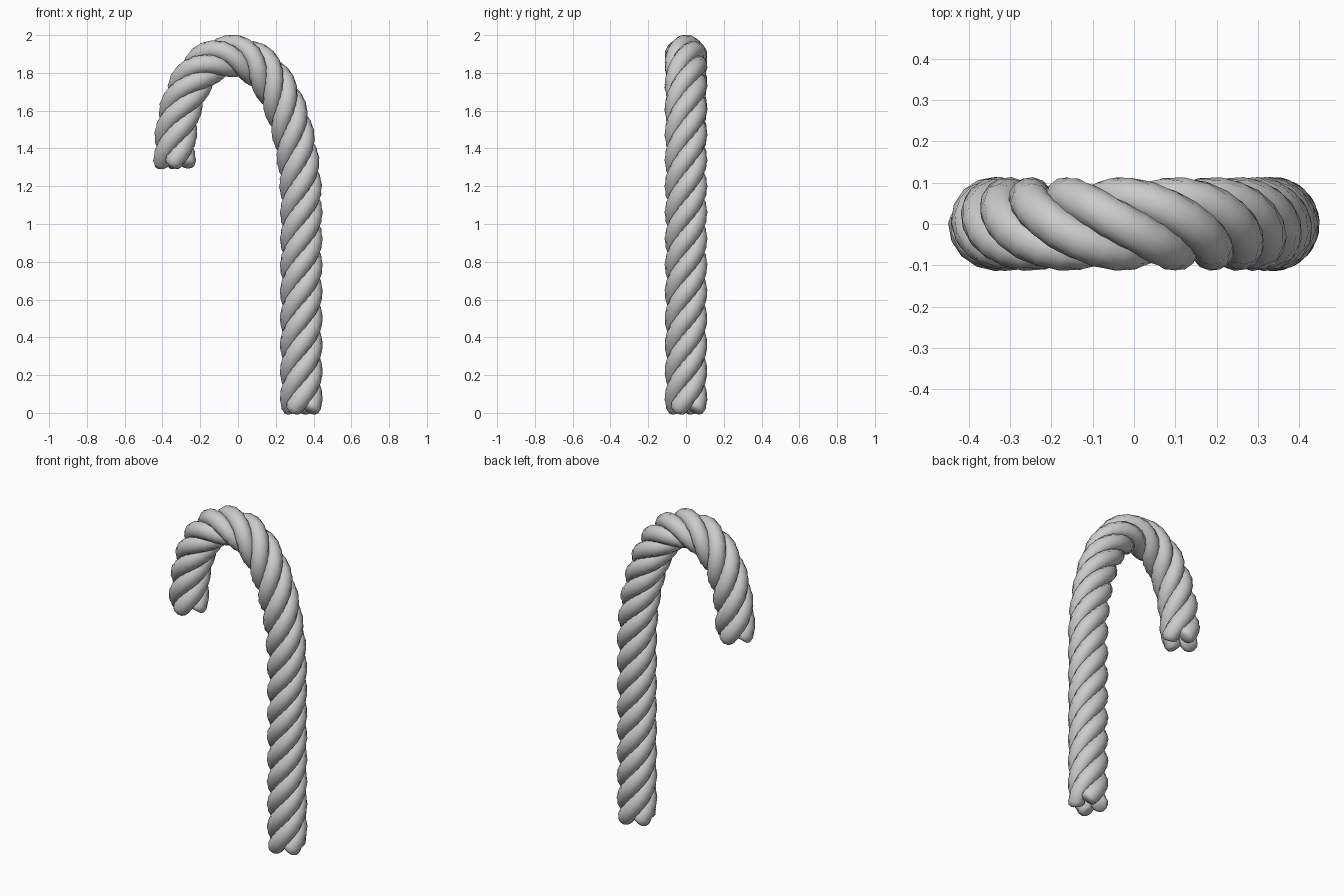
import bpy, bmesh, math
from mathutils import Vector
from mathutils.geometry import interpolate_bezier

if "Cube" in bpy.data.objects:
    bpy.data.objects.remove(bpy.data.objects["Cube"])

STRANDS, SIDES, PITCH, STEPS = 4, 12, 0.56, 16
R, r = 0.066, 0.048

# Cane centreline: straight stem, then a leaning hook (bezier segments in x, z)
segs = [((.335, .01), (.335, .4), (.335, .8), (.335, 1.08)),
        ((.335, 1.08), (.335, 1.52), (.19, 1.89), (-.03, 1.89)),
        ((-.03, 1.89), (-.23, 1.89), (-.345, 1.64), (-.335, 1.31))]
path = []
for s in segs:
    pts = interpolate_bezier(*[Vector((x, 0, z)) for x, z in s], 80)
    path += pts if not path else pts[1:]
dist = [0.0]
for a, b in zip(path, path[1:]):
    dist.append(dist[-1] + (b - a).length)
L = dist[-1]


def at(s):
    """Point and unit tangent at arc length s."""
    i = 0
    while i < len(dist) - 2 and dist[i + 1] < s:
        i += 1
    d = path[i + 1] - path[i]
    t = (s - dist[i]) / (dist[i + 1] - dist[i])
    return path[i] + d * t, d.normalized()


def strand_point(s, phase, rad, a):
    """Point on a strand's ring: the ring lies in the cane's cross-section frame."""
    p, t = at(s)
    y = Vector((0, 1, 0))
    n = y.cross(t)                      # points +x on the stem
    w = 2 * math.pi * s / PITCH + phase
    u = n * math.cos(w) + y * math.sin(w)
    v = -n * math.sin(w) + y * math.cos(w)
    k = 2 * math.pi * R / PITCH
    h = math.hypot(1, k)
    side = (v - t * k) / h              # perpendicular to the strand's direction
    return p + u * (R + rad * math.cos(a)) + side * rad * math.sin(a) * 1.05


# Twisted strands with rounded ends
count = round(L / PITCH * STEPS)
rings = [(0.0, .6), (.008, .88)]
rings += [(.025 + (L - .05) * i / count, 1) for i in range(count + 1)]
rings += [(L - .008, .88), (L, .6)]
for k in range(STRANDS):
    phase = 2 * math.pi * (k + .5) / STRANDS
    bm = bmesh.new()
    grid = [[bm.verts.new(strand_point(s, phase, r * f, 2 * math.pi * j / SIDES))
             for j in range(SIDES)] for s, f in rings]
    for a, b in zip(grid, grid[1:]):
        for j in range(SIDES):
            m = (j + 1) % SIDES
            bm.faces.new((a[j], a[m], b[m], b[j]))
    bm.faces.new(grid[0][::-1])
    bm.faces.new(grid[-1])
    bmesh.ops.recalc_face_normals(bm, faces=bm.faces)
    for f in bm.faces:
        f.smooth = True
    me = bpy.data.meshes.new(f"strand_{k + 1}")
    bm.to_mesh(me)
    bm.free()
    ob = bpy.data.objects.new(f"strand_{k + 1}", me)
    bpy.context.collection.objects.link(ob)
